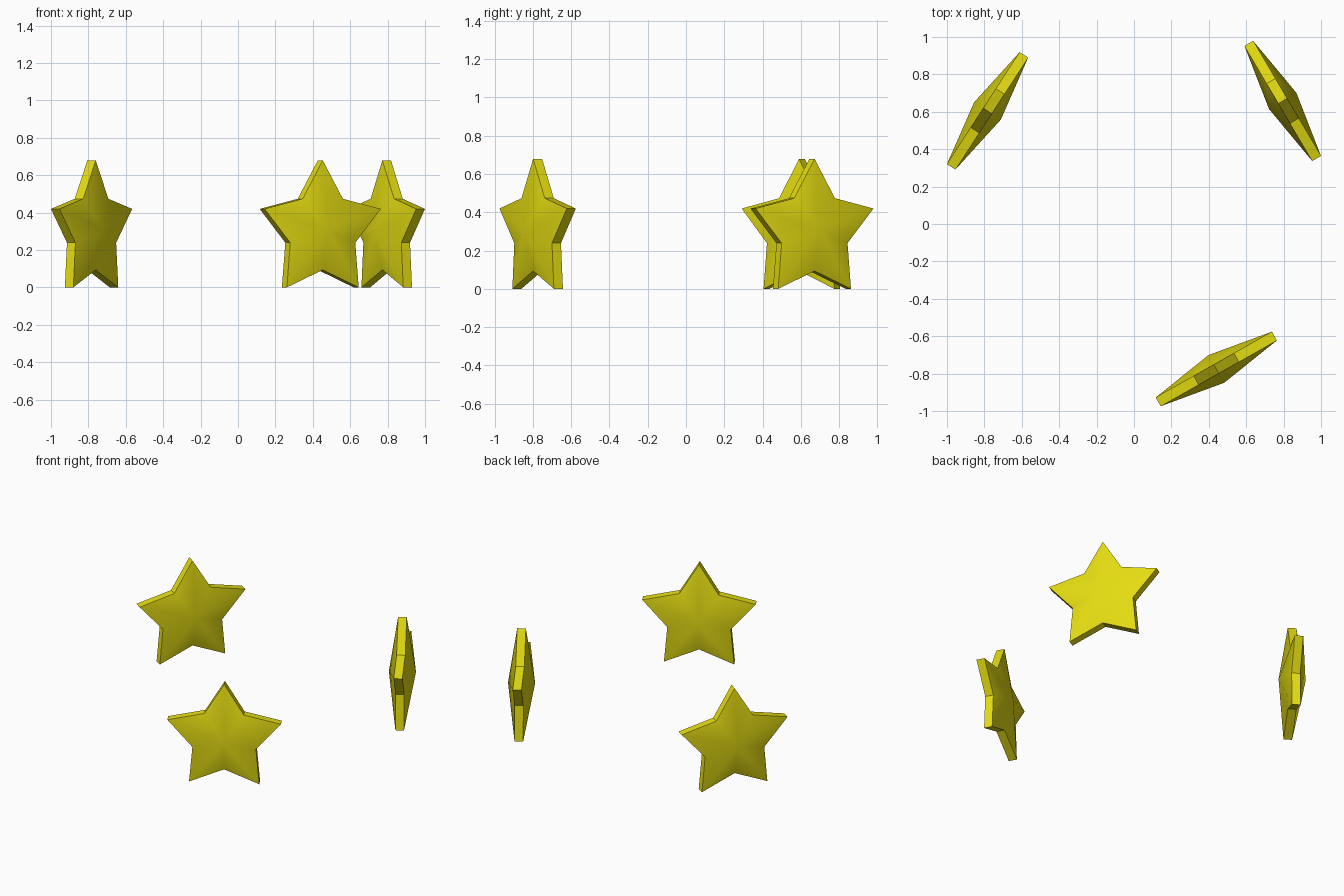
import bpy, bmesh, math

cube = bpy.data.objects.get("Cube")
if cube:
    bpy.data.objects.remove(cube, do_unlink=True)

# Single yellow material
yellow = bpy.data.materials.new("star_yellow")
yellow.use_nodes = True
colour = (0.78, 0.72, 0.006, 1.0)
yellow.diffuse_color = colour
yellow.node_tree.nodes["Principled BSDF"].inputs["Base Color"].default_value = colour

OUTER, INNER = 0.3754, 0.21    # tip and notch radii
RIM, PEAK = 0.027, 0.085       # half thickness at the rim and at the centre


def make_star(name, x, y, angle):
    """Upright five-pointed star with a domed front and back."""
    bm = bmesh.new()
    rims, peaks = [], []
    for side in (-1, 1):
        ring = []
        for i in range(10):
            r = INNER if i % 2 else OUTER
            a = i * math.pi / 5
            ring.append(bm.verts.new((r * math.sin(a), side * RIM, r * math.cos(a))))
        rims.append(ring)
        peaks.append(bm.verts.new((0, side * PEAK, 0)))
    for i in range(10):
        j = (i + 1) % 10
        bm.faces.new((rims[0][i], rims[0][j], rims[1][j], rims[1][i]))
        for ring, peak in zip(rims, peaks):
            bm.faces.new((ring[i], ring[j], peak))
    bmesh.ops.recalc_face_normals(bm, faces=bm.faces)
    mesh = bpy.data.meshes.new(name)
    bm.to_mesh(mesh)
    bm.free()
    mesh.materials.append(yellow)
    star = bpy.data.objects.new(name, mesh)
    bpy.context.collection.objects.link(star)
    star.location = (x, y, OUTER * math.cos(math.pi / 5))
    star.rotation_euler.z = math.radians(angle)
    # Smooth domes, crisp rims
    bpy.ops.object.select_all(action='DESELECT')
    star.select_set(True)
    bpy.context.view_layer.objects.active = star
    bpy.ops.object.shade_smooth_by_angle(angle=math.radians(40))


# Three stars standing in a ring
make_star("front_star", 0.44, -0.775, 29.5)
make_star("right_star", -0.783, 0.605, 57)
make_star("left_star", 0.795, 0.658, -59.5)
